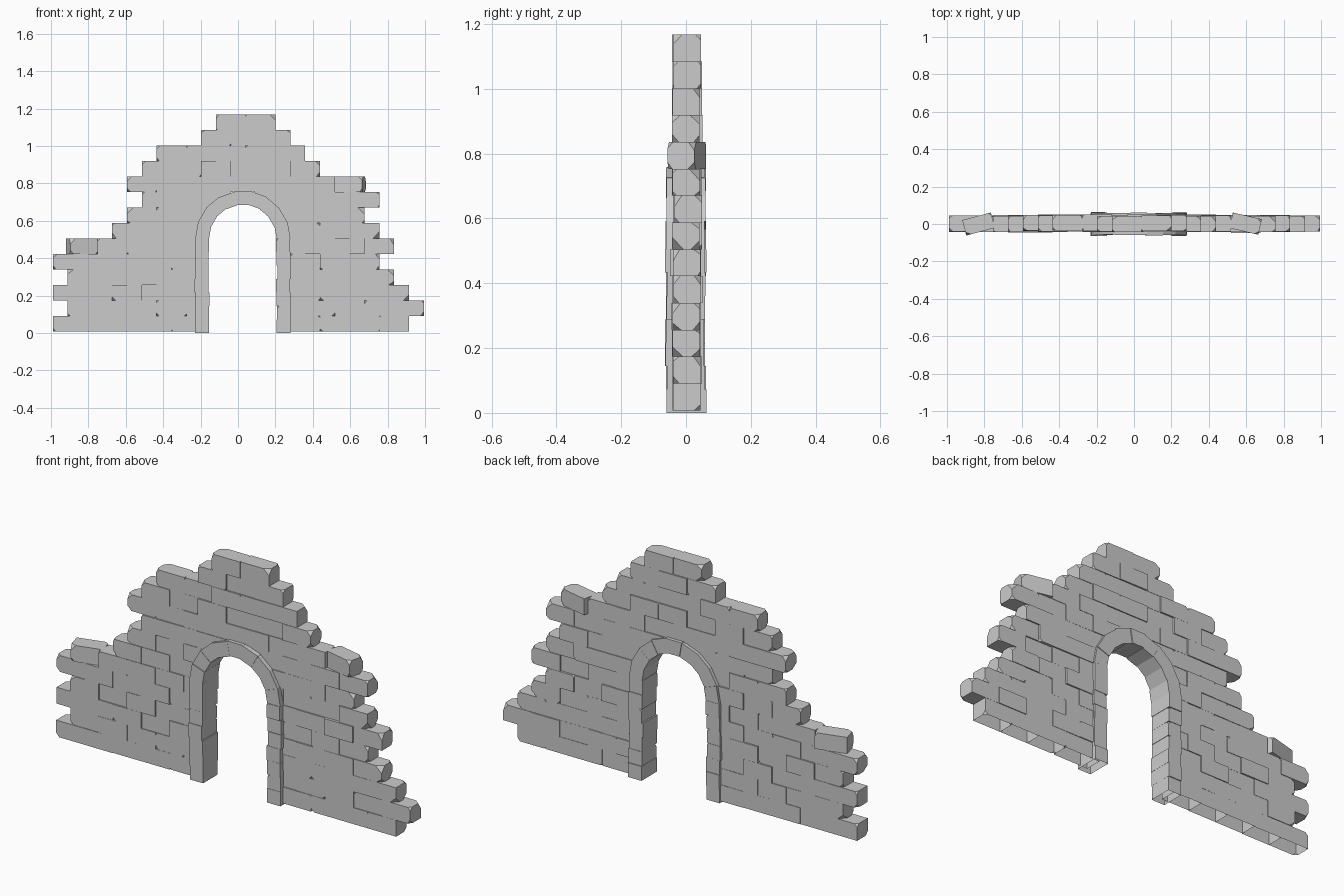
import bpy, bmesh, math, random
from mathutils import Vector, Matrix

if "Cube" in bpy.data.objects:
    bpy.data.objects.remove(bpy.data.objects["Cube"])

random.seed(4)
STEP, H, Z0 = 0.1587, 0.0828, 0.008      # brick length, course height, first bed
CX, SPRING, RI, RO = 0.026, 0.505, 0.181, 0.255   # arch centre and radii

# first and last brick index of each course (even courses start at -0.99, odd half a brick later)
COURSES = [(0, 12), (0, 12), (0, 12), (0, 11), (0, 11), (0, 11), (2, 11),
           (2, 10), (3, 11), (2, 10), (3, 9), (3, 8), (5, 8), (5, 7)]
TURNED = {(5, 0): 15, (9, 9): -13}       # loose bricks, twisted on their bed
PROUD = {(5, 9): -0.012, (4, 0): -0.004, (9, 2): 0.004}


def joint(row, k):
    return (-0.99 if row % 2 == 0 else -0.911) + STEP * k


def gap(row):
    """Half width of the doorway at a course, hidden behind the arch ring."""
    zb, zt = Z0 + row * H - SPRING, Z0 + (row + 1) * H - SPRING
    if zt <= 0:
        return 0.215
    if zb >= RO - 0.01:
        return 0
    inner = math.sqrt(max(RI ** 2 - max(zb, 0) ** 2, 0))
    outer = math.sqrt(max(RO ** 2 - zt ** 2, 0))
    return (inner + outer) / 2


def block(points):
    """Closed block from 4 front points (x, z, y) and matching 4 back points."""
    bm = bmesh.new()
    v = [bm.verts.new(p) for p in points]
    for f in ((0, 1, 2, 3), (7, 6, 5, 4), (0, 4, 5, 1), (1, 5, 6, 2), (2, 6, 7, 3), (3, 7, 4, 0)):
        bm.faces.new([v[i] for i in f])
    bmesh.ops.recalc_face_normals(bm, faces=bm.faces)
    return bm


def box(x0, x1, y0, y1, z0, z1):
    return block([(x, y, z) for y in (y0, y1) for x, z in ((x0, z0), (x1, z0), (x1, z1), (x0, z1))])


def chip(bm, corner, signs, size):
    """Slice one corner off a block with a slanted plane."""
    d = [s * random.uniform(0.7, 1.3) * size for s in signs]
    n = Vector((1 / d[0], 1 / d[1], 1 / d[2]))
    co = Vector(corner) - Vector((d[0], 0, 0))
    geom = bm.verts[:] + bm.edges[:] + bm.faces[:]
    bmesh.ops.bisect_plane(bm, geom=geom, plane_co=co, plane_no=n, clear_outer=True)
    bmesh.ops.holes_fill(bm, edges=[e for e in bm.edges if e.is_boundary], sides=0)


def open_base(bm, z):
    """The underside standing on the ground is open."""
    faces = [f for f in bm.faces if all(abs(v.co.z - z) < 1e-4 for v in f.verts)]
    bmesh.ops.delete(bm, geom=faces, context='FACES')


def add_to(target, bm):
    bmesh.ops.recalc_face_normals(bm, faces=bm.faces)
    me = bpy.data.meshes.new("temp")
    bm.to_mesh(me)
    bm.free()
    target.from_mesh(me)
    bpy.data.meshes.remove(me)


def finish(bm, name):
    me = bpy.data.meshes.new(name)
    bm.to_mesh(me)
    bm.free()
    ob = bpy.data.objects.new(name, me)
    bpy.context.collection.objects.link(ob)


# brick courses
for row, (a, b) in enumerate(COURSES):
    course = bmesh.new()
    z0, z1 = Z0 + row * H, Z0 + (row + 1) * H
    g = gap(row)
    for k in range(a, b):
        x0, x1 = joint(row, k), joint(row, k + 1)
        pieces = [(x0, x1)]
        if g:
            pieces = [(x0, min(x1, CX - g)), (max(x0, CX + g), x1)]
        for p0, p1 in pieces:
            if p1 - p0 < 0.008:
                continue
            dy = 0.003 + random.uniform(-0.005, 0.005) + PROUD.get((row, k), 0)
            y0, y1 = dy - 0.0425, dy + 0.0425
            bm = box(p0, p1, y0, y1, z0, z1)
            turned = (row, k) in TURNED
            for sx, x in ((-1, p0), (1, p1)):
                end = turned or (k == a and sx < 0) or (k == b - 1 and sx > 0)
                # is this top corner left uncovered by the course above?
                bare = row == len(COURSES) - 1
                if not bare:
                    na, nb = COURSES[row + 1]
                    bare = x < joint(row + 1, na) - .01 or x > joint(row + 1, nb) + .01
                for sy, y in ((-1, y0), (1, y1)):
                    for sz, z in ((-1, z0), (1, z1)):
                        if end and random.random() < 0.75:
                            size = random.uniform(0.014, 0.03)
                        elif p1 - p0 > 0.1 and random.random() < (0.5 if bare and sz > 0 else 0.07):
                            size = random.uniform(0.008, 0.016)
                        else:
                            continue
                        chip(bm, (x, y, z), (sx, sy, sz), size)
            if turned:
                c = Vector(((p0 + p1) / 2, 0.003, z0))
                bmesh.ops.rotate(bm, verts=bm.verts, cent=c,
                                 matrix=Matrix.Rotation(math.radians(TURNED[row, k]), 3, 'Z'))
            if row == 0:
                open_base(bm, z0)
            add_to(course, bm)
    finish(course, f"brick_course_{row + 1}")

# door jamb blocks
for side, name in ((-1, "left_jamb"), (1, "right_jamb")):
    jamb = bmesh.new()
    n = 7
    for i in range(n):
        j = random.uniform(-0.004, 0.004)
        xs = sorted((CX + side * (RI + j), CX + side * (RO + j * 0.7)))
        yf, yb = -0.06 + random.uniform(-.005, .003), 0.058 + random.uniform(-.003, .006)
        z0, z1 = SPRING * i / n, SPRING * (i + 1) / n
        bm = box(xs[0], xs[1], yf, yb, z0, z1)
        if i == 0:
            open_base(bm, 0)
        elif random.random() < 0.5:
            sy = random.choice((-1, 1))
            chip(bm, (xs[0] if side > 0 else xs[1], yf if sy < 0 else yb, z1), (-side, sy, 1), 0.012)
        add_to(jamb, bm)
    finish(jamb, name)

# arch stones
arch = bmesh.new()
N = 9
for i in range(N):
    a0, a1 = math.pi * i / N, math.pi * (i + 1) / N
    j = random.uniform(-0.002, 0.003)
    yf, yb = -0.06 + random.uniform(-.004, .003), 0.058 + random.uniform(-.003, .006)
    ring = [(RI + j, a0), (RO + j, a0), (RO + j, a1), (RI + j, a1)]
    add_to(arch, block([(CX + r * math.cos(t), y, SPRING + r * math.sin(t))
                        for y in (yf, yb) for r, t in ring]))
finish(arch, "arch_stones")
